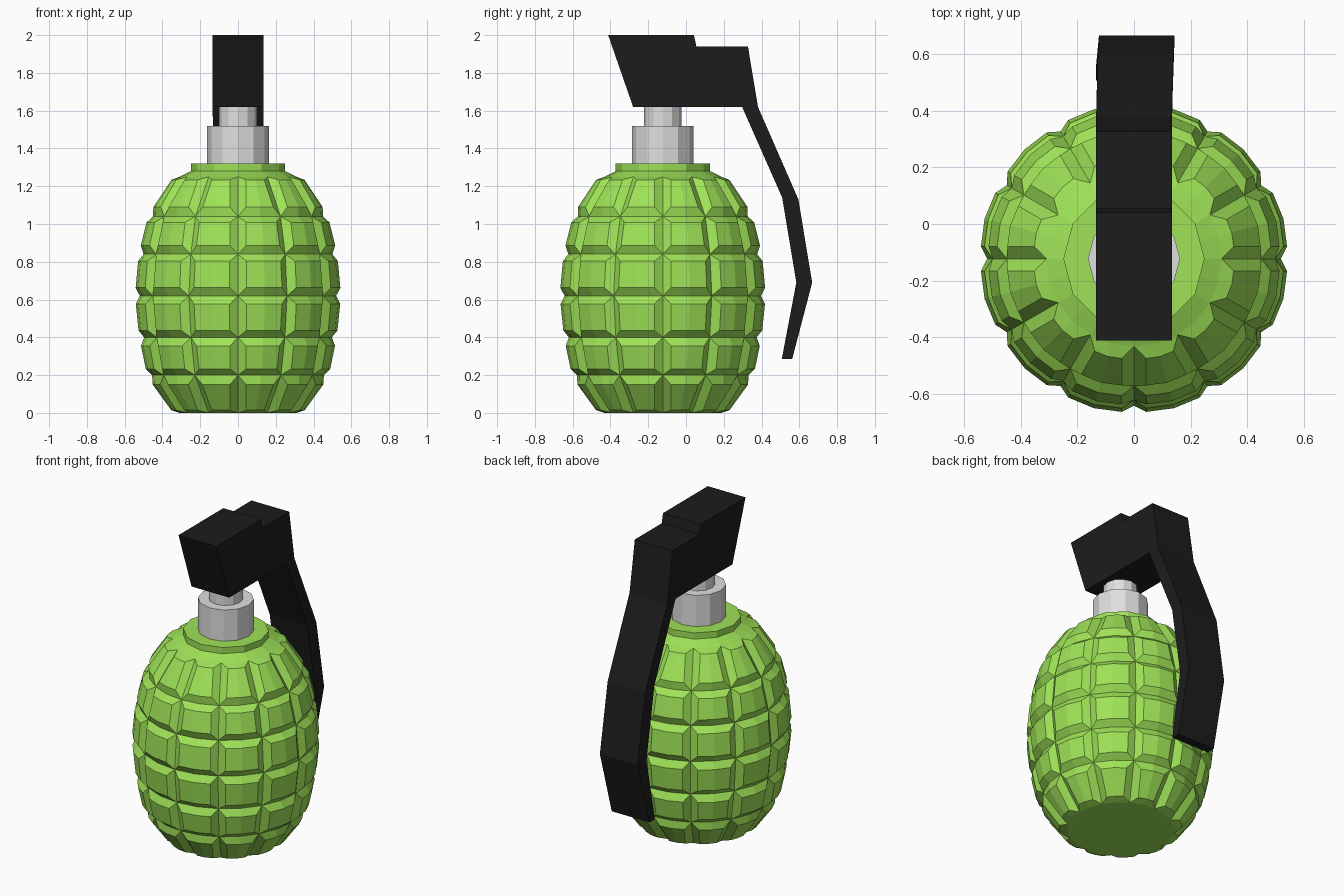
import bpy, bmesh, math

if "Cube" in bpy.data.objects:
    bpy.data.objects.remove(bpy.data.objects["Cube"])

CY = -0.123  # body axis sits forward of the origin because of the lever


def material(name, rgb):
    m = bpy.data.materials.new(name)
    m.diffuse_color = (*rgb, 1)
    m.use_nodes = True
    m.node_tree.nodes["Principled BSDF"].inputs["Base Color"].default_value = m.diffuse_color
    return m


green = material("lime green", (0.342, 0.76, 0.095))
steel = material("light grey", (0.74, 0.74, 0.74))
black = material("near black", (0.0116, 0.0116, 0.0116))


def finish(bm, name, mat):
    bmesh.ops.recalc_face_normals(bm, faces=bm.faces)
    me = bpy.data.meshes.new(name)
    bm.to_mesh(me)
    bm.free()
    me.materials.append(mat)
    ob = bpy.data.objects.new(name, me)
    bpy.context.collection.objects.link(ob)
    return ob


def lathe(bm, profile, n, flat_from=99):
    """Rings of n verts; rings from flat_from on become n/2-sided outlines."""
    rings = []
    for i, (r, z) in enumerate(profile):
        ring = []
        for k in range(n):
            a = 2 * math.pi * k / n
            rr = r * math.cos(2 * math.pi / n) if i >= flat_from and k % 2 else r
            ring.append(bm.verts.new((rr * math.cos(a), CY + rr * math.sin(a), z)))
        rings.append(ring)
    rows = [[bm.faces.new((lo[k], lo[(k + 1) % n], hi[(k + 1) % n], hi[k]))
             for k in range(n)] for lo, hi in zip(rings, rings[1:])]
    bm.faces.new(rings[0][::-1])
    bm.faces.new(rings[-1])
    return rows


# Segmented body: barrel with raised panels, 12 around and 6 high, then collar
bm = bmesh.new()
rows = lathe(bm, [(0.31, 0), (0.455, 0.20), (0.497, 0.40), (0.52, 0.62), (0.50, 0.84),
                  (0.45, 1.04), (0.31, 1.25), (0.25, 1.28), (0.25, 1.32)], 24, 7)
bm.normal_update()
for row in rows[:6]:
    for k in range(0, 24, 2):
        bmesh.ops.inset_region(bm, faces=row[k:k + 2], thickness=0.04, depth=0.031,
                               use_boundary=True, use_even_offset=True)
finish(bm, "segmented_body", green)

# Stepped metal fuse neck
bm = bmesh.new()
lathe(bm, [(0.163, 1.31), (0.163, 1.52), (0.10, 1.52), (0.10, 1.63)], 12)
finish(bm, "fuse_neck", steel)


def extrude_profile(name, pts, mat, half=0.134):
    """Side profile of (y, z, x shift) extruded across x."""
    bm = bmesh.new()
    left = [bm.verts.new((s - half, y, z)) for y, z, s in pts]
    right = [bm.verts.new((s + half, y, z)) for y, z, s in pts]
    n = len(pts)
    for i in range(n):
        j = (i + 1) % n
        bm.faces.new((left[i], left[j], right[j], right[i]))
    bm.faces.new(left)
    bm.faces.new(right[::-1])
    return finish(bm, name, mat)


# Fuse head and safety lever in one bent profile
extrude_profile("fuse_head_and_lever", [
    (-0.412, 2.0, 0), (0.042, 2.0, 0), (0.055, 1.94, 0), (0.328, 1.94, 0),
    (0.381, 1.62, 0), (0.595, 1.13, 0.006), (0.668, 0.69, 0.01), (0.562, 0.285, 0),
    (0.507, 0.285, 0), (0.584, 0.69, 0.006), (0.509, 1.14, 0.003), (0.297, 1.62, 0),
    (-0.28, 1.62, 0)], black)
